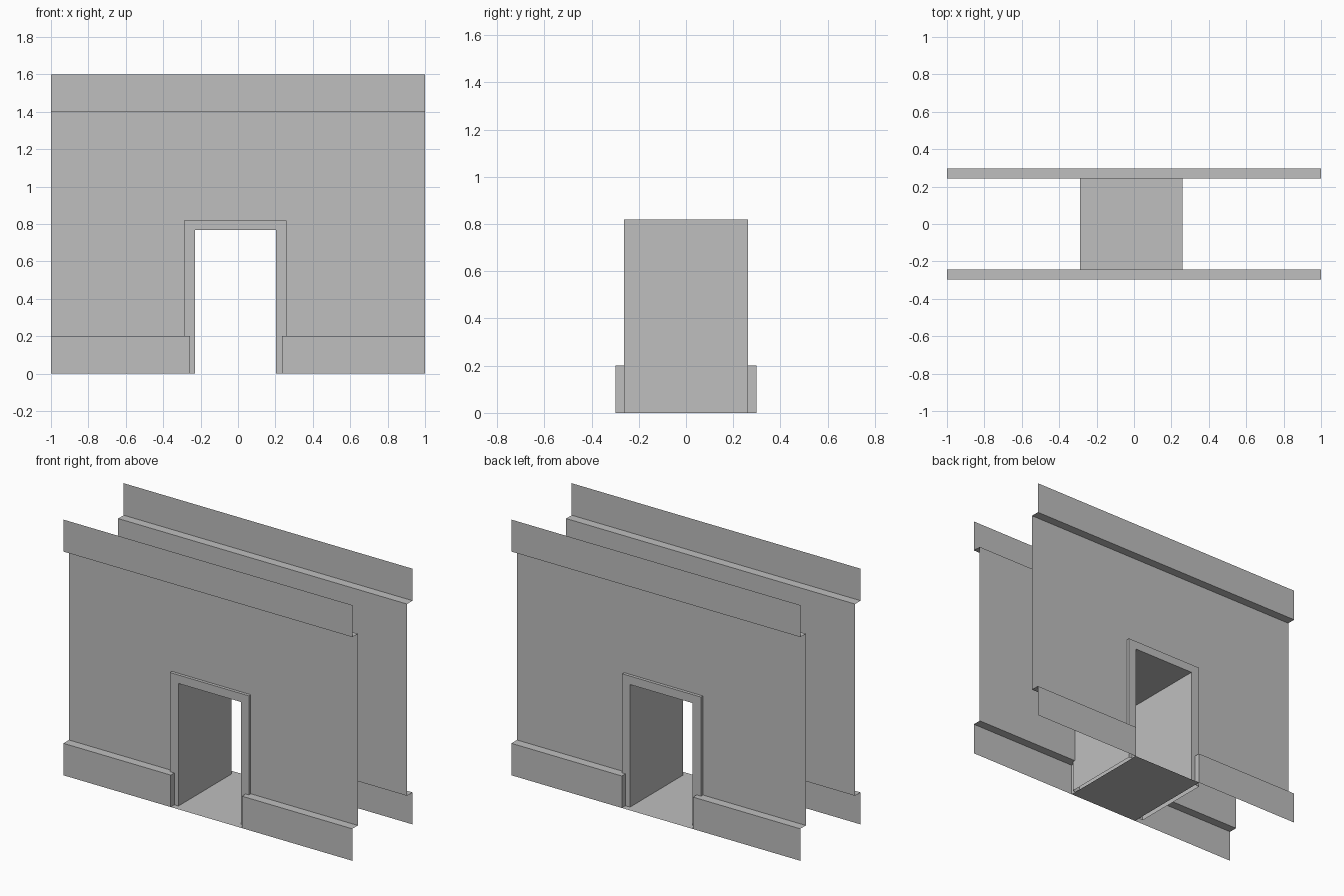
import bpy

if "Cube" in bpy.data.objects:
    bpy.data.objects.remove(bpy.data.objects["Cube"])

# Main dimensions
Y_TRIM, Y_WALL, Y_FRAME = 0.298, 0.243, 0.262
OUT_L, OUT_R, OUT_TOP = -0.288, 0.258, 0.82     # outside of door frame
IN_L, IN_R, IN_TOP = -0.229, 0.204, 0.767       # door opening
SK_L, SK_R = -0.257, 0.236                      # skirting ends beside the door
Z_SKIRT, Z_BAND, Z_TOP = 0.2, 1.4, 1.6

grey = bpy.data.materials.new("plain grey")
grey.diffuse_color = (0.52, 0.52, 0.52, 1)
grey.use_nodes = True
grey.node_tree.nodes["Principled BSDF"].inputs["Base Color"].default_value = grey.diffuse_color


def sheet(name, quads):
    """Make one object from separate four-cornered faces."""
    verts = [p for q in quads for p in q]
    faces = [tuple(range(i, i + 4)) for i in range(0, len(verts), 4)]
    mesh = bpy.data.meshes.new(name)
    mesh.from_pydata(verts, [], faces)
    mesh.materials.append(grey)
    obj = bpy.data.objects.new(name, mesh)
    bpy.context.collection.objects.link(obj)
    return obj


def upright(x0, x1, z0, z1, y, s):
    """Quad in an xz plane, facing outward on side s."""
    q = [(x0, y * s, z0), (x1, y * s, z0), (x1, y * s, z1), (x0, y * s, z1)]
    return q if s < 0 else q[::-1]


def level(x0, x1, y0, y1, z, up=True):
    """Quad in an xy plane."""
    y0, y1 = sorted((y0, y1))
    q = [(x0, y0, z), (x1, y0, z), (x1, y1, z), (x0, y1, z)]
    return q if up else q[::-1]


def side(x, y0, y1, z0, z1, right):
    """Quad in a yz plane, facing +x if right."""
    y0, y1 = sorted((y0, y1))
    q = [(x, y0, z0), (x, y1, z0), (x, y1, z1), (x, y0, z1)]
    return q if right else q[::-1]


for s, label in ((-1, "front"), (1, "back")):
    # Wall panel around the door
    sheet(label + "_wall", [
        upright(-1, OUT_L, Z_SKIRT, OUT_TOP, Y_WALL, s),
        upright(OUT_R, 1, Z_SKIRT, OUT_TOP, Y_WALL, s),
        upright(-1, 1, OUT_TOP, Z_BAND, Y_WALL, s)])
    # Overhanging top band with its underside
    sheet(label + "_top_band", [
        upright(-1, 1, Z_BAND, Z_TOP, Y_TRIM, s),
        level(-1, 1, s * Y_WALL, s * Y_TRIM, Z_BAND, False)])
    # Skirting on both sides of the door, with ledge and end cap
    for x0, x1, end, right in ((-1, SK_L, SK_L, True), (SK_R, 1, SK_R, False)):
        sheet(label + ("_left" if right else "_right") + "_skirting", [
            upright(x0, x1, 0, Z_SKIRT, Y_TRIM, s),
            level(x0, x1, s * Y_WALL, s * Y_TRIM, Z_SKIRT),
            side(end, s * Y_FRAME, s * Y_TRIM, 0, Z_SKIRT, right)])

# Door frame running through as a tunnel, open at the bottom
F = Y_FRAME
frame = [
    side(OUT_L, -F, F, 0, OUT_TOP, False), side(OUT_R, -F, F, 0, OUT_TOP, True),
    side(IN_L, -F, F, 0, IN_TOP, True), side(IN_R, -F, F, 0, IN_TOP, False),
    level(OUT_L, OUT_R, -F, F, OUT_TOP), level(IN_L, IN_R, -F, F, IN_TOP, False)]
for s in (-1, 1):
    frame += [upright(OUT_L, IN_L, 0, IN_TOP, F, s),
              upright(IN_R, OUT_R, 0, IN_TOP, F, s),
              upright(OUT_L, OUT_R, IN_TOP, OUT_TOP, F, s)]
sheet("door_frame", frame)

# Floor of the passage
sheet("passage_floor", [level(SK_L, SK_R, -Y_TRIM, Y_TRIM, 0)])
